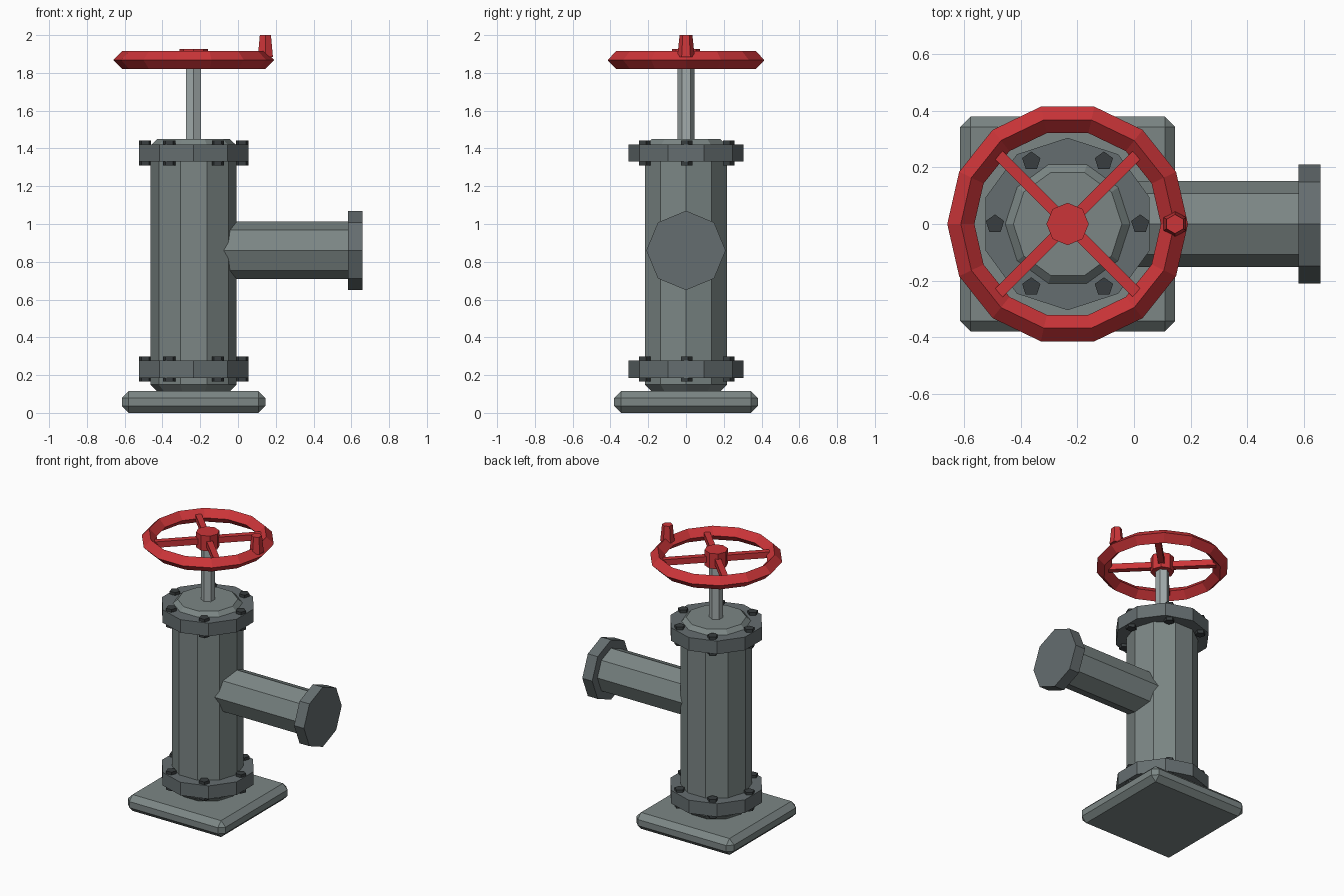
import bpy, bmesh
from math import sin, cos, pi, radians
from mathutils import Matrix

if "Cube" in bpy.data.objects:
    bpy.data.objects.remove(bpy.data.objects["Cube"])

CX = -0.235  # axis of the valve column


def material(name, rgb):
    m = bpy.data.materials.new(name)
    m.diffuse_color = (*rgb, 1)
    m.use_nodes = True
    m.node_tree.nodes["Principled BSDF"].inputs["Base Color"].default_value = m.diffuse_color
    return m


BODY = material("body_grey", (0.20, 0.24, 0.235))
FLANGE = material("flange_grey", (0.13, 0.155, 0.16))
BOLT = material("bolt_dark", (0.04, 0.048, 0.05))
STEEL = material("stem_steel", (0.36, 0.41, 0.41))
RED = material("wheel_red", (0.60, 0.035, 0.04))


def finish(name, bm, mat, matrix):
    bmesh.ops.recalc_face_normals(bm, faces=bm.faces)
    me = bpy.data.meshes.new(name)
    bm.to_mesh(me)
    bm.free()
    me.materials.append(mat)
    ob = bpy.data.objects.new(name, me)
    ob.matrix_world = matrix
    bpy.context.collection.objects.link(ob)
    return ob


def lathe(name, profile, sides, mat, phase=0, loc=(CX, 0, 0), rot=Matrix(), ring=False):
    """Spin (radius, z) points; cap the ends, or close the profile into a ring."""
    bm = bmesh.new()
    loops = []
    for r, z in profile:
        angles = [radians(phase) + 2 * pi * i / sides for i in range(sides)]
        loops.append([bm.verts.new((r * cos(a), r * sin(a), z)) for a in angles])
    pairs = list(zip(loops, loops[1:]))
    if ring:
        pairs.append((loops[-1], loops[0]))
    else:
        bm.faces.new(loops[0])
        bm.faces.new(loops[-1])
    for a, b in pairs:
        for i in range(sides):
            j = (i + 1) % sides
            bm.faces.new((a[i], a[j], b[j], b[i]))
    return finish(name, bm, mat, Matrix.Translation(loc) @ rot)


def box(name, size, loc, mat, turn=0, bevel=0):
    bm = bmesh.new()
    bmesh.ops.create_cube(bm, size=1)
    bmesh.ops.scale(bm, vec=size, verts=bm.verts)
    if bevel:
        bmesh.ops.bevel(bm, geom=bm.edges[:], offset=bevel, segments=1, affect='EDGES')
    return finish(name, bm, mat, Matrix.Translation(loc) @ Matrix.Rotation(radians(turn), 4, 'Z'))


# Base plate and column
box("base_plate", (0.76, 0.76, 0.115), (CX, 0, 0.0575), BODY, bevel=0.036)
lathe("column", [(0.192, 0.113), (0.228, 0.149), (0.228, 1.415), (0.192, 1.45)], 10, BODY)

# Bolted flanges
for label, z in (("lower", 0.186), ("upper", 1.33)):
    lathe(label + "_flange", [(0.305, z), (0.305, z + 0.092)], 10, FLANGE, phase=90)
    for i in range(6):
        a = radians(60 * i)
        lathe(f"{label}_bolt_{i + 1}", [(0.034, z - 0.021), (0.034, z + 0.112)], 5, BOLT,
              phase=90, loc=(CX + 0.257 * cos(a), 0.257 * sin(a), 0))

# Side outlet with end flange
along_x = Matrix.Rotation(radians(90), 4, 'Y')
lathe("outlet_pipe", [(0.152, -0.12), (0.152, 0.60)], 8, BODY, loc=(0, 0, 0.86), rot=along_x)
lathe("outlet_flange", [(0.21, 0.583), (0.21, 0.66)], 8, FLANGE, loc=(0, 0, 0.86), rot=along_x)

# Stem and handwheel
lathe("stem", [(0.045, 1.43), (0.045, 1.85)], 6, STEEL, phase=90)
lathe("wheel_hub", [(0.075, 1.82), (0.075, 1.927)], 8, RED)
lathe("wheel_rim", [(0.426, 1.868), (0.378, 1.916), (0.33, 1.868), (0.378, 1.82)], 14, RED, ring=True)
for i, turn in enumerate((45, -45)):
    box(f"wheel_spoke_{i + 1}", (0.69, 0.04, 0.042), (CX, 0, 1.868), RED, turn=turn)
lathe("wheel_knob", [(0.046, 1.885), (0.034, 2.0)], 6, RED, phase=90, loc=(0.145, 0, 0))
